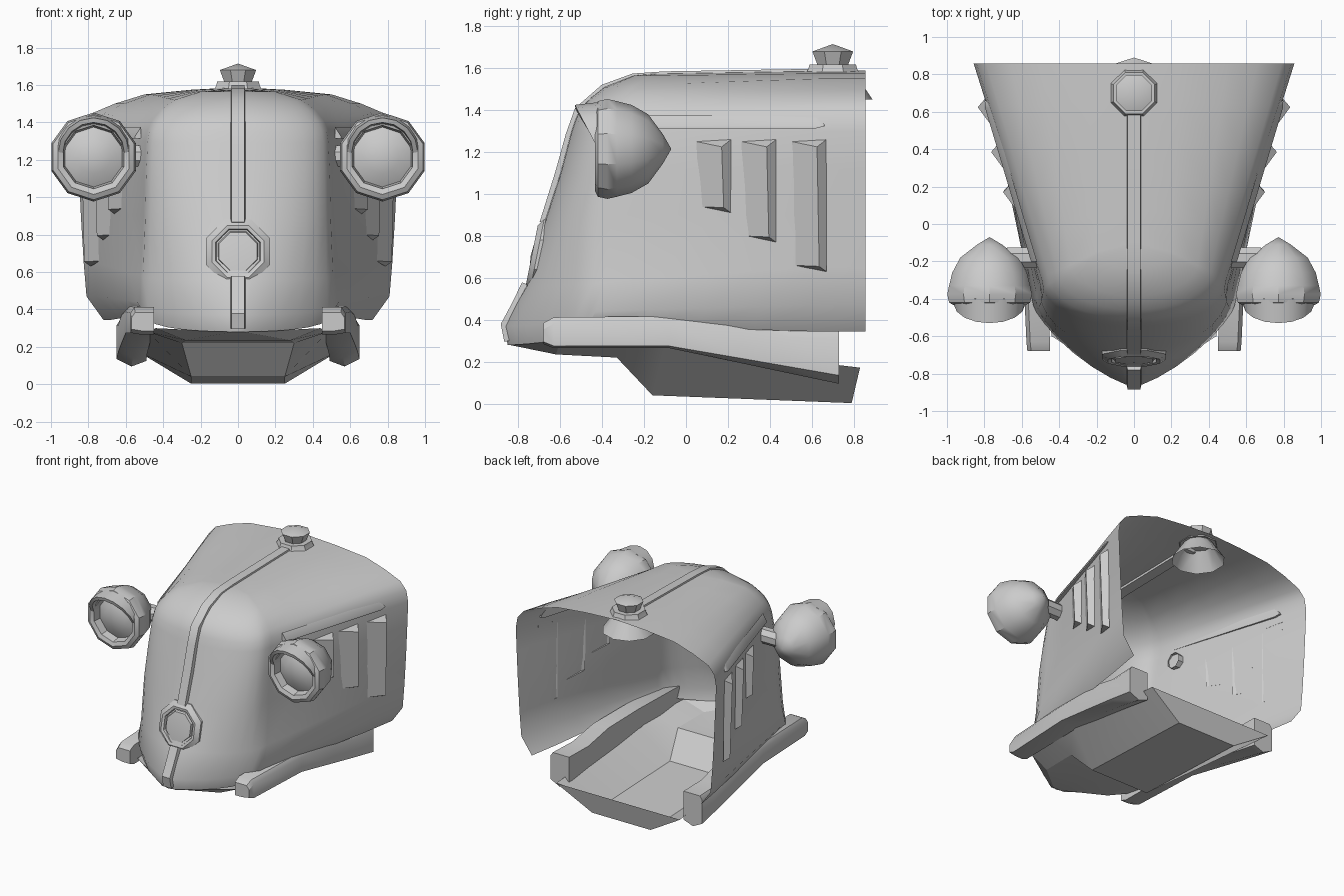
import bpy, bmesh
from math import sin, cos, pi

if "Cube" in bpy.data.objects:
    bpy.data.objects.remove(bpy.data.objects["Cube"])


def build(name, verts, faces, mirror=False, angle=35):
    me = bpy.data.meshes.new(name)
    me.from_pydata(verts, [], faces)
    bm = bmesh.new()
    bm.from_mesh(me)
    bmesh.ops.remove_doubles(bm, verts=bm.verts, dist=0.0005)
    bmesh.ops.recalc_face_normals(bm, faces=bm.faces)
    bm.to_mesh(me)
    bm.free()
    ob = bpy.data.objects.new(name, me)
    bpy.context.collection.objects.link(ob)
    if mirror:
        m = ob.modifiers.new("mirror", 'MIRROR')
        m.use_clip = True
    bpy.ops.object.select_all(action='DESELECT')
    ob.select_set(True)
    bpy.context.view_layer.objects.active = ob
    bpy.ops.object.shade_smooth_by_angle(angle=angle * pi / 180)
    return ob


def loft(name, rows, closed=False, caps=False, mirror=False, angle=35):
    n = len(rows[0])
    verts = [p for r in rows for p in r]
    faces = []
    for j in range(len(rows) - 1):
        for i in range(n if closed else n - 1):
            k = (i + 1) % n
            faces.append((j * n + i, j * n + k, (j + 1) * n + k, (j + 1) * n + i))
    if caps:
        faces.append(tuple(range(n)))
        faces.append(tuple(range((len(rows) - 1) * n, len(rows) * n)))
    return build(name, verts, faces, mirror, angle)


def lathe(name, prof, c, axis, sides, mirror=False, shear=0, angle=35):
    """prof holds (position along axis, radius)."""
    rows = []
    for h, r in prof:
        row = []
        for i in range(sides):
            a = 2 * pi * (i + 0.5) / sides
            u, v = r * cos(a), r * sin(a)
            p = {'X': (h, u, v), 'Y': (u, h + shear * v, v), 'Z': (u, v, h)}[axis]
            row.append(tuple(p[k] + c[k] for k in range(3)))
        rows.append(row)
    return loft(name, rows, True, False, mirror, angle)


# Hood shell: nested U-shaped levels from the lower lip up to the spine
# (nose y, nose z, corner x, corner y, corner z, rear x, rear z, squareness)
levels = [(-.85, .28, .50, -.46, .38, .72, .345, .78),
          (-.87, .37, .54, -.43, .44, .81, .47, .75),
          (-.765, .56, .52, -.39, .58, .825, .65, .6),
          (-.675, .87, .505, -.35, .9, .84, .9, .48),
          (-.60, 1.10, .50, -.33, 1.12, .85, 1.12, .48),
          (-.55, 1.29, .492, -.30, 1.30, .857, 1.30, .48),
          (-.53, 1.35, .482, -.285, 1.36, .842, 1.385, .48),
          (-.51, 1.40, .46, -.27, 1.41, .79, 1.445, .5),
          (-.46, 1.455, .41, -.25, 1.47, .66, 1.50, .5),
          (-.39, 1.51, .34, -.22, 1.52, .50, 1.55, .55),
          (-.25, 1.565, .2, -.15, 1.565, .25, 1.575, .6),
          (-.15, 1.575, 0, -.10, 1.575, 0, 1.588, 1)]
rows = []
for yf, zf, cx, cy, cz, bx, bz, sq in levels:
    row = []
    for i in range(9):
        a = pi / 2 * i / 8
        row.append((cx * sin(a) ** (2 * sq), yf + (cy - yf) * (1 - cos(a) ** (2 * sq)),
                    zf + (cz - zf) * (i / 8) ** 3))
    for i in range(1, 6):
        t = i / 5
        tz = min(1, t * 1.3)
        row.append((cx + (bx - cx) * t, cy + (.857 - cy) * t, cz + (bz - cz) * tz))
    rows.append(row)
loft("hood", rows, mirror=True, angle=50)


# Raised centre strips
def strip(name, pts, w=.042, h=.024):
    rows = []
    for i, (y, z) in enumerate(pts):
        a, b = pts[max(i - 1, 0)], pts[min(i + 1, len(pts) - 1)]
        dy, dz = b[0] - a[0], b[1] - a[1]
        d = (dy * dy + dz * dz) ** .5
        ny, nz = dz / d, -dy / d
        o, q = h, -.01
        rows.append([(-w, y + ny * q, z + nz * q), (-w * .8, y + ny * o, z + nz * o),
                     (w * .8, y + ny * o, z + nz * o), (w, y + ny * q, z + nz * q)])
    loft(name, rows, True, True)


strip("top_strip", [(.62, 1.573), (-.1, 1.561), (-.25, 1.551), (-.39, 1.50), (-.51, 1.395),
                    (-.55, 1.28), (-.60, 1.10), (-.675, .86)])
strip("nose_strip", [(-.762, .57), (-.81, .47), (-.862, .375), (-.845, .30)], h=.022)

# Nose badge, tilted with the grille
lathe("nose_badge", [(-.64, .19), (-.71, .185), (-.735, .15), (-.73, .13), (-.69, .12),
                     (-.73, .11), (-.74, .0)], (0, 0, .71), 'Y', 8, shear=.2)

# Filler cap with a flared neck beneath the hood
lathe("filler_cap", [(1.57, .14), (1.60, .125), (1.618, .12), (1.618, .08), (1.68, .105),
                     (1.715, 0)], (0, .70, 0), 'Z', 8)
lathe("filler_neck", [(1.585, .10), (1.45, .19)], (0, .70, 0), 'Z', 10)

# Headlights, eyelids and stub arms
lamp = (.772, 0, 1.215)
lathe("headlight", [(-.07, 0), (-.11, .07), (-.18, .165), (-.26, .21), (-.33, .228), (-.375, .238),
                    (-.42, .228), (-.435, .20), (-.425, .17), (-.365, .16), (-.40, .09),
                    (-.41, 0)], lamp, 'Y', 10, mirror=True)
rows = []
for r, y, k in [(.205, -.40, 0), (.19, -.43, .1), (.165, -.425, .1), (.155, -.37, .02)]:
    rows.append([(lamp[0] + r * cos(a), y - k * sin(a), lamp[2] + .02 + r * sin(a))
                 for a in [pi * i / 8 for i in range(9)]])
rows.append(rows[0])
loft("headlight_eyelid", rows, mirror=True)
lathe("headlight_arm", [(.51, .06), (.68, .06)], (0, -.18, 1.22), 'X', 8, mirror=True)


# Side louvres, each a wedge that opens rearward
def side_x(y, z):
    return .50 + .355 * (y + .33) / 1.187 - .03 * max(0, .9 - z)


for n, (y, zb) in enumerate([(.05, .91), (.265, .77), (.505, .63)]):
    yr, ye, zt = y + .12, y + .165, 1.26
    v = [(side_x(y, zt) - .003, y, zt - .01), (side_x(yr, zt) + .05, yr, zt - .035),
         (side_x(ye, zt) - .003, ye, zt),
         (side_x(y, zb) - .003, y + .01, zb + .03), (side_x(yr, zb) + .045, yr + .01, zb + .025),
         (side_x(ye, zb) - .003, ye, zb)]
    build("louvre_%d" % (n + 1), v, [(0, 1, 4, 3), (1, 2, 5, 4), (0, 1, 2), (3, 4, 5)], True)

# Shoulder lip along each flank
rows = []
for y, s in [(-.2, 1), (.2, 1), (.62, 1), (.66, .2)]:
    x = side_x(y, 1.3)
    rows.append([(x - .02, y, 1.33 + s * .045), (x + .012 * s, y, 1.325),
                 (x + .012 * s, y, 1.325 - s * .012), (x - .02, y, 1.325 - s * .012)])
loft("shoulder_lip", rows, True, True, True)

# Chassis rails, sweeping down and out toward the rear
rows = []
for y, xi, xo, zt, zb in [(-.68, .45, .57, .385, .285), (-.63, .45, .575, .412, .265),
                          (-.08, .46, .60, .418, .265), (.27, .475, .625, .40, .205),
                          (.5, .485, .64, .345, .165), (.73, .49, .65, .345, .125)]:
    m = max(0, min(1, (y + .08) / .8)) * .03
    rows.append([(xi, y, zt), (xo - .02, y, zt), (xo, y, zt - .03), (xo, y, zb + .01),
                 ((xi + xo) / 2, y, zb - m), (xi, y, zb)])
loft("chassis_rail", rows, True, True, True)

# Belly pan with chin plate and closed rear end
rows = []
for y, w1, zb, w2, yt, zt in [(-.84, .03, .28, .06, -.84, .28), (-.62, .28, .235, .44, -.60, .30),
                              (-.33, .30, .22, .48, -.33, .28), (-.16, .25, .04, .48, -.1, .28),
                              (.79, .25, .003, .53, .83, .172)]:
    rows.append([(0, y, zb), (w1, y, zb), (w2, yt, zt)])
loft("belly_pan", rows, mirror=True, angle=20)
build("belly_pan_rear", [(-.25, .79, .003), (.25, .79, .003), (.53, .83, .172),
                         (-.53, .83, .172)], [(0, 1, 2, 3)])
